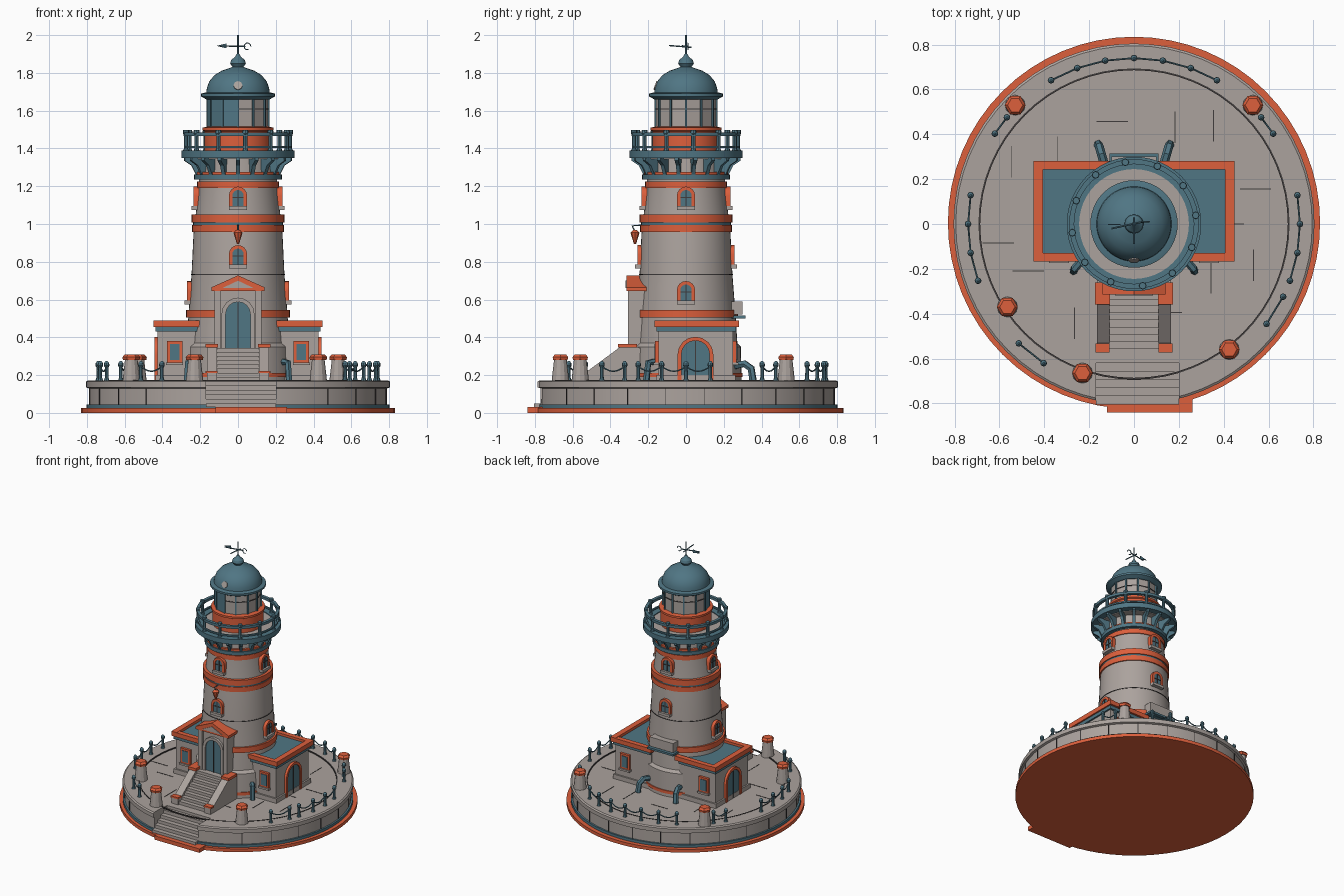
import bpy, bmesh, math
from math import sin, cos, pi, radians
from mathutils import Matrix, Vector

cube = bpy.data.objects.get("Cube")
if cube:
    bpy.data.objects.remove(cube, do_unlink=True)


def material(name, rgb):
    m = bpy.data.materials.new(name)
    m.use_nodes = True
    m.diffuse_color = (*rgb, 1)
    m.node_tree.nodes["Principled BSDF"].inputs["Base Color"].default_value = (*rgb, 1)
    return m


STONE = material("warm grey stone", (0.41, 0.365, 0.34))
ORANGE = material("orange trim", (0.72, 0.115, 0.045))
TEAL = material("teal paint", (0.08, 0.18, 0.23))
DARK = material("dark joint", (0.05, 0.045, 0.045))


def finish(name, bm, mat, matrix=None):
    bmesh.ops.recalc_face_normals(bm, faces=bm.faces[:])
    if matrix:
        bm.transform(matrix)
    mesh = bpy.data.meshes.new(name)
    bm.to_mesh(mesh)
    bm.free()
    mesh.materials.append(mat)
    ob = bpy.data.objects.new(name, mesh)
    bpy.context.collection.objects.link(ob)
    return ob


def lathe(name, profile, mat, at=(0, 0), sides=48):
    """Turn (radius, z) points about the vertical axis, closed to the axis."""
    bm = bmesh.new()
    pts = [(0, profile[0][1])] + list(profile) + [(0, profile[-1][1])]
    vs = [bm.verts.new((r, 0, z)) for r, z in pts]
    es = [bm.edges.new(p) for p in zip(vs, vs[1:])]
    bmesh.ops.spin(bm, geom=vs + es, axis=(0, 0, 1), cent=(0, 0, 0), angle=2 * pi, steps=sides)
    bmesh.ops.remove_doubles(bm, verts=bm.verts[:], dist=0.0001)
    return finish(name, bm, mat, Matrix.Translation((*at, 0)))


def drum(name, r, z0, z1, mat, **kw):
    return lathe(name, [(r, z0), (r, z1)], mat, **kw)


def ring(name, r0, r1, z0, z1, mat, sides=48):
    """Square-section hoop between two radii."""
    bm = bmesh.new()
    vs = [bm.verts.new((r, 0, z)) for r, z in ((r0, z0), (r1, z0), (r1, z1), (r0, z1))]
    es = [bm.edges.new((vs[i], vs[i - 1])) for i in range(4)]
    bmesh.ops.spin(bm, geom=vs + es, axis=(0, 0, 1), cent=(0, 0, 0), angle=2 * pi, steps=sides)
    bmesh.ops.remove_doubles(bm, verts=bm.verts[:], dist=0.0001)
    return finish(name, bm, mat)


def extrude(name, faces, depth, mat, matrix=None):
    """Extrude (x, z) faces from y=0 towards -y."""
    bm = bmesh.new()
    for f in faces:
        bm.faces.new([bm.verts.new((x, 0, z)) for x, z in f])
    bmesh.ops.remove_doubles(bm, verts=bm.verts[:], dist=0.0001)
    res = bmesh.ops.extrude_face_region(bm, geom=bm.faces[:], use_keep_orig=True)
    moved = [v for v in res["geom"] if isinstance(v, bmesh.types.BMVert)]
    bmesh.ops.translate(bm, verts=moved, vec=(0, -depth, 0))
    return finish(name, bm, mat, matrix)


def box(name, x0, x1, y0, y1, z0, z1, mat, matrix=None):
    shift = Matrix.Translation((0, y1, 0))
    return extrude(name, [[(x0, z0), (x1, z0), (x1, z1), (x0, z1)]], y1 - y0, mat,
                   matrix @ shift if matrix else shift)


def tube(name, pts, r, mat):
    cu = bpy.data.curves.new(name, "CURVE")
    cu.dimensions, cu.bevel_depth, cu.bevel_resolution, cu.use_fill_caps = "3D", r, 1, True
    sp = cu.splines.new("POLY")
    sp.points.add(len(pts) - 1)
    for p, co in zip(sp.points, pts):
        p.co = (*co, 1)
    tmp = bpy.data.objects.new(name, cu)
    mesh = bpy.data.meshes.new_from_object(tmp)
    bpy.data.objects.remove(tmp)
    mesh.materials.clear()
    mesh.materials.append(mat)
    bpy.context.collection.objects.link(bpy.data.objects.new(name, mesh))


def facing(deg, dist, z=0, x=0, y=0):
    """Place a front-facing part on a wall turned by deg (0 front, 90 left)."""
    return Matrix.Translation((x, y, z)) @ Matrix.Rotation(radians(deg), 4, "Z") @ Matrix.Translation((0, -dist, 0))


def arch(w, h, n=8):
    top = [(w * cos(pi * i / n), h - w + w * sin(pi * i / n)) for i in range(n + 1)]
    return [(w, 0)] + top + [(-w, 0)]


def arch_opening(name, w, h, rim, depth, trim, where, sill=True):
    """Teal leaf, raised arched surround, mullions and a sill."""
    inner, outer = arch(w, h), arch(w + rim, h + rim)
    quads = [[outer[i], outer[i + 1], inner[i + 1], inner[i]] for i in range(len(inner) - 1)]
    extrude(name + "_surround", quads, depth + 0.02, trim, where @ Matrix.Translation((0, 0.02, 0)))
    extrude(name + "_leaf", [inner], 0.022, TEAL, where @ Matrix.Translation((0, 0.012, 0)))
    box(name + "_mullion", -0.003, 0.003, -0.014, 0, 0, h, DARK, where)
    if sill:
        box(name + "_bar", -w, w, -0.014, 0, h * 0.5, h * 0.5 + 0.006, DARK, where)
        box(name + "_sill", -w - rim, w + rim, -depth - 0.012, 0.02, -0.02, 0, STONE, where)


# Base disc and terrace
drum("base_disc", 0.83, 0, 0.025, ORANGE, at=(0, 0.005), sides=64)
box("base_step_pad", -0.12, 0.26, -0.84, -0.6, 0, 0.03, ORANGE)
drum("terrace_foot", 0.803, 0.025, 0.045, TEAL, sides=64)
terrace = lathe("terrace", [(0.79, 0.04), (0.79, 0.13), (0.805, 0.135), (0.805, 0.165), (0.795, 0.172),
                            (0.692, 0.172), (0.69, 0.166)], STONE, sides=64)
floor_line = ring("terrace_floor_line", 0.686, 0.694, 0.165, 0.174, DARK, sides=64)
for i in range(24):
    a = 15 * i + 7
    if 25 < a < 335:
        box("terrace_joint", -0.002, 0.002, -0.004, 0.004, 0.045, 0.13, DARK, facing(a, 0.79))
for i in range(14):
    a, r = radians(i * 137), 0.42 + 0.24 * (i % 5) / 5
    box("paving_joint", -0.07, 0.07, -0.002, 0.002, 0.165, 0.168, DARK,
        Matrix.Translation((r * cos(a), r * sin(a), 0)) @ Matrix.Rotation(pi / 2 * (i % 2), 4, "Z"))

# Lower stair cut into the terrace
cutter = box("stair_cutter", -0.17, 0.2, -0.95, -0.62, 0.045, 0.3, STONE)
cut = terrace.modifiers.new("stair_cut", "BOOLEAN")
cut.object, cut.solver = cutter, "EXACT"
cut_mesh = bpy.data.meshes.new_from_object(terrace.evaluated_get(bpy.context.evaluated_depsgraph_get()))
terrace.modifiers.clear()
terrace.data = cut_mesh
bpy.data.objects.remove(cutter, do_unlink=True)
for i in range(5):
    box("lower_step", -0.17, 0.2, -0.66 - 0.036 * i, -0.61, 0.03, 0.146 - 0.024 * i, STONE)

# Tower shaft and bands
lathe("tower_shaft", [(0.295, 0.16), (0.29, 0.35), (0.272, 0.37), (0.26, 0.55), (0.246, 0.73),
                      (0.235, 0.96), (0.224, 1.05), (0.208, 1.2), (0.2, 1.36)], STONE)
for name, r, z0, z1, mat in (
        ("foot_band", 0.3, 0.19, 0.212, ORANGE), ("lower_band", 0.274, 0.505, 0.545, ORANGE),
        ("shaft_joint", 0.249, 0.73, 0.735, DARK), ("middle_band", 0.243, 0.958, 0.995, ORANGE),
        ("middle_line", 0.238, 0.995, 1.008, TEAL), ("middle_band_top", 0.245, 1.008, 1.05, ORANGE),
        ("upper_band", 0.216, 1.19, 1.225, ORANGE), ("gallery_collar", 0.232, 1.235, 1.262, TEAL),
        ("collar_trim", 0.222, 1.262, 1.275, ORANGE)):
    drum(name, r, z0, z1, mat)

# Tower windows
for deg, z, r in ((0, 1.095, 0.219), (90, 1.095, 0.219), (180, 1.095, 0.219), (270, 1.095, 0.219),
                  (0, 0.785, 0.242), (180, 0.785, 0.242), (90, 0.595, 0.255), (270, 0.595, 0.255)):
    arch_opening("tower_window", 0.03, 0.085, 0.018, 0.016, ORANGE, facing(deg, r, z))

# Gallery with brackets and railing
ring("gallery_deck_edge", 0.245, 0.3, 1.35, 1.388, TEAL)
drum("gallery_floor", 0.25, 1.345, 1.382, STONE)
for i in range(18):
    where = facing(20 * i, 0) @ Matrix.Rotation(-pi / 2, 4, "Z") @ Matrix.Translation((0, 0.01, 0))
    extrude("gallery_bracket", [[(0.19, 1.26), (0.225, 1.26), (0.25, 1.31), (0.288, 1.335),
                                 (0.288, 1.352), (0.19, 1.352)]], 0.02, TEAL, where)
for i in range(12):
    a = radians(30 * i + 8)
    at = (0.278 * cos(a), 0.278 * sin(a))
    lathe("railing_post", [(0.017, 1.385), (0.011, 1.4), (0.011, 1.47), (0.017, 1.48), (0.015, 1.497)],
          TEAL, at=at, sides=8)
ring("railing_top", 0.267, 0.289, 1.465, 1.485, TEAL)
ring("railing_bottom", 0.272, 0.284, 1.402, 1.413, TEAL)

# Lantern room
lathe("lantern_base", [(0.178, 1.38), (0.178, 1.49), (0.188, 1.495), (0.188, 1.51), (0.165, 1.515)], ORANGE)
drum("lantern_glazing", 0.16, 1.51, 1.67, STONE, sides=12)
for i in range(12):
    box("lantern_mullion", -0.005, 0.005, -0.007, 0.006, 1.51, 1.67, TEAL, facing(30 * i, 0.16))
    if i in (10, 11, 0):
        box("lantern_door", -0.041, 0.041, -0.004, 0.004, 1.515, 1.665, TEAL, facing(30 * i - 15, 0.156))
ring("lantern_mid_rail", 0.15, 0.164, 1.605, 1.611, DARK, sides=12)

# Dome, finial and weather vane
lathe("dome_eave", [(0.168, 1.66), (0.195, 1.675), (0.195, 1.69), (0.17, 1.697)], TEAL)
lathe("dome", [(0.168, 1.69), (0.165, 1.72), (0.152, 1.755), (0.125, 1.788), (0.085, 1.812), (0.045, 1.825),
               (0.03, 1.832), (0.042, 1.85), (0.036, 1.868), (0.016, 1.885), (0.008, 1.9)], TEAL)
lathe("dome_patch", [(0.024, -0.004), (0.024, 0.004)], STONE, sides=8).matrix_world = (
    Matrix.Translation((0, -0.161, 1.733)) @ Matrix.Rotation(radians(70), 4, "X"))
tube("vane_rod", [(0, 0, 1.88), (0, 0, 2.0)], 0.005, TEAL)
tube("vane_arrow", [(-0.1, -0.02, 1.943), (0.04, 0.01, 1.94)], 0.004, TEAL)
extrude("vane_head", [[(-0.115, 1.943), (-0.06, 1.93), (-0.06, 1.956)]], 0.005, TEAL)
tube("vane_cross", [(0, -0.09, 1.945), (0, 0.03, 1.935)], 0.004, TEAL)
tube("vane_curl", [(0.05 + 0.018 * cos(t), 0.01, 1.94 + 0.018 * sin(t)) for t in (x * pi / 5 for x in range(9))],
     0.003, TEAL)

# Side annexes
for s, side in ((1, "left"), (-1, "right")):
    def part(name, x0, x1, *rest):
        return box(side + "_annex_" + name, min(s * x0, s * x1), max(s * x0, s * x1), *rest)
    part("walls", 0.12, 0.425, -0.145, 0.25, 0.16, 0.44, STONE)
    part("plinth", 0.12, 0.437, -0.157, 0.262, 0.16, 0.2, STONE)
    part("cornice", 0.12, 0.437, -0.157, 0.265, 0.43, 0.455, TEAL)
    part("roof", 0.12, 0.42, -0.14, 0.25, 0.45, 0.47, TEAL)
    part("parapet_outer", 0.405, 0.448, -0.168, 0.28, 0.455, 0.49, ORANGE)
    part("parapet_front", 0.18, 0.41, -0.168, -0.13, 0.455, 0.488, ORANGE)
    part("parapet_back", 0.1, 0.41, 0.242, 0.28, 0.455, 0.488, ORANGE)
    arch_opening(side + "_annex_door", 0.075, 0.215, 0.02, 0.018, ORANGE, facing(90 * s, 0.425, 0.168, y=0.05), False)
    for deg, d in ((0, 0.145), (180, 0.25)):
        w = facing(deg, d, 0.275, x=s * 0.335)
        box(side + "_annex_window_frame", -0.04, 0.04, -0.018, 0.01, -0.01, 0.105, ORANGE, w)
        box(side + "_annex_window_pane", -0.025, 0.025, -0.022, 0, 0.005, 0.09, TEAL, w)
        box(side + "_annex_window_sill", -0.045, 0.045, -0.028, 0.01, -0.022, -0.008, STONE, w)
    # Drain pipes beside the tower foot
    tube("front_pipe", [(s * 0.24, -0.17, 0.27), (s * 0.265, -0.2, 0.265), (s * 0.27, -0.21, 0.17)], 0.018, TEAL)
    tube("back_pipe", [(s * 0.13, 0.26, 0.25), (s * 0.145, 0.31, 0.26), (s * 0.155, 0.345, 0.235),
                       (s * 0.16, 0.355, 0.17)], 0.02, TEAL)
box("back_plaque", -0.1, 0.1, 0.24, 0.3, 0.52, 0.59, STONE)
box("back_plaque_rail", -0.11, 0.11, 0.24, 0.315, 0.5, 0.515, TEAL)

# Entrance portal and upper stair
box("portal_block", -0.115, 0.115, -0.285, -0.15, 0.33, 0.645, STONE)
arch_opening("front_door", 0.065, 0.245, 0.022, 0.02, STONE, facing(0, 0.285, 0.343), False)
extrude("pediment", [[(-0.14, 0.645), (0.14, 0.645), (0.14, 0.665), (0, 0.728), (-0.14, 0.665)]], 0.13, ORANGE,
        facing(0, 0.185))
extrude("pediment_field", [[(-0.085, 0.66), (0.085, 0.66), (0, 0.7)]], 0.006, STONE, facing(0, 0.313))
box("landing", -0.16, 0.16, -0.34, -0.15, 0.16, 0.343, STONE)
for i in range(7):
    box("upper_step", -0.115, 0.115, -0.365 - 0.032 * i, -0.3, 0.16, 0.322 - 0.022 * i, STONE)
for s in (-1, 1):
    box("portal_pillar", s * 0.108 - 0.016, s * 0.108 + 0.016, -0.308, -0.2, 0.34, 0.645, STONE)
    cheek = Matrix.Translation((s * 0.1375 - 0.0275, 0, 0)) @ Matrix.Rotation(pi / 2, 4, "Z")
    extrude("stair_cheek", [[(-0.25, 0.16), (-0.25, 0.348), (-0.35, 0.348), (-0.53, 0.215), (-0.57, 0.215),
                             (-0.57, 0.16)]], 0.055, STONE, cheek @ Matrix.Translation((0, 0, 0)))
    box("cheek_top_cap", s * 0.14 - 0.033, s * 0.14 + 0.033, -0.36, -0.26, 0.345, 0.365, ORANGE)
    box("cheek_end_cap", s * 0.14 - 0.031, s * 0.14 + 0.031, -0.573, -0.533, 0.21, 0.222, ORANGE)

# Hanging lamp over the entrance
tube("lamp_arm", [(0, -0.22, 0.995), (0, -0.285, 0.99), (0, -0.27, 0.96)], 0.005, TEAL)
lathe("hanging_lamp", [(0.006, 0.895), (0.02, 0.94), (0.024, 0.955), (0.008, 0.968)], ORANGE, at=(0, -0.27), sides=8)

# Stone bollards with orange caps
for at in ((-0.53, 0.53), (0.53, 0.53), (-0.565, -0.37), (0.425, -0.56), (-0.23, -0.665)):
    lathe("bollard", [(0.046, 0.165), (0.044, 0.19), (0.033, 0.285)], STONE, at=at, sides=12)
    lathe("bollard_cap", [(0.044, 0.28), (0.047, 0.295), (0.034, 0.31)], ORANGE, at=at, sides=6)

# Chain posts around the rim
for run in (range(60, 121, 10), range(-20, 11, 10), range(170, 201, 10), (226, 237), (323, 334), (33, 40), (140, 147)):
    feet = [Vector((0.74 * cos(radians(a)), 0.74 * sin(radians(a)), 0.245)) for a in run]
    for f in feet:
        lathe("chain_post", [(0.017, 0.165), (0.01, 0.185), (0.009, 0.24), (0.015, 0.25), (0.013, 0.265),
                             (0.004, 0.275)], TEAL, at=(f.x, f.y), sides=8)
    for p, q in zip(feet, feet[1:]):
        tube("chain", [p.lerp(q, t / 6) - Vector((0, 0, 0.025 * sin(pi * t / 6))) for t in range(7)], 0.004, TEAL)

# Smooth round parts, keep edges sharp
bpy.ops.object.select_all(action="DESELECT")
for ob in bpy.context.collection.objects:
    if ob.type == "MESH":
        ob.select_set(True)
        bpy.context.view_layer.objects.active = ob
bpy.ops.object.shade_smooth_by_angle(angle=radians(29))
